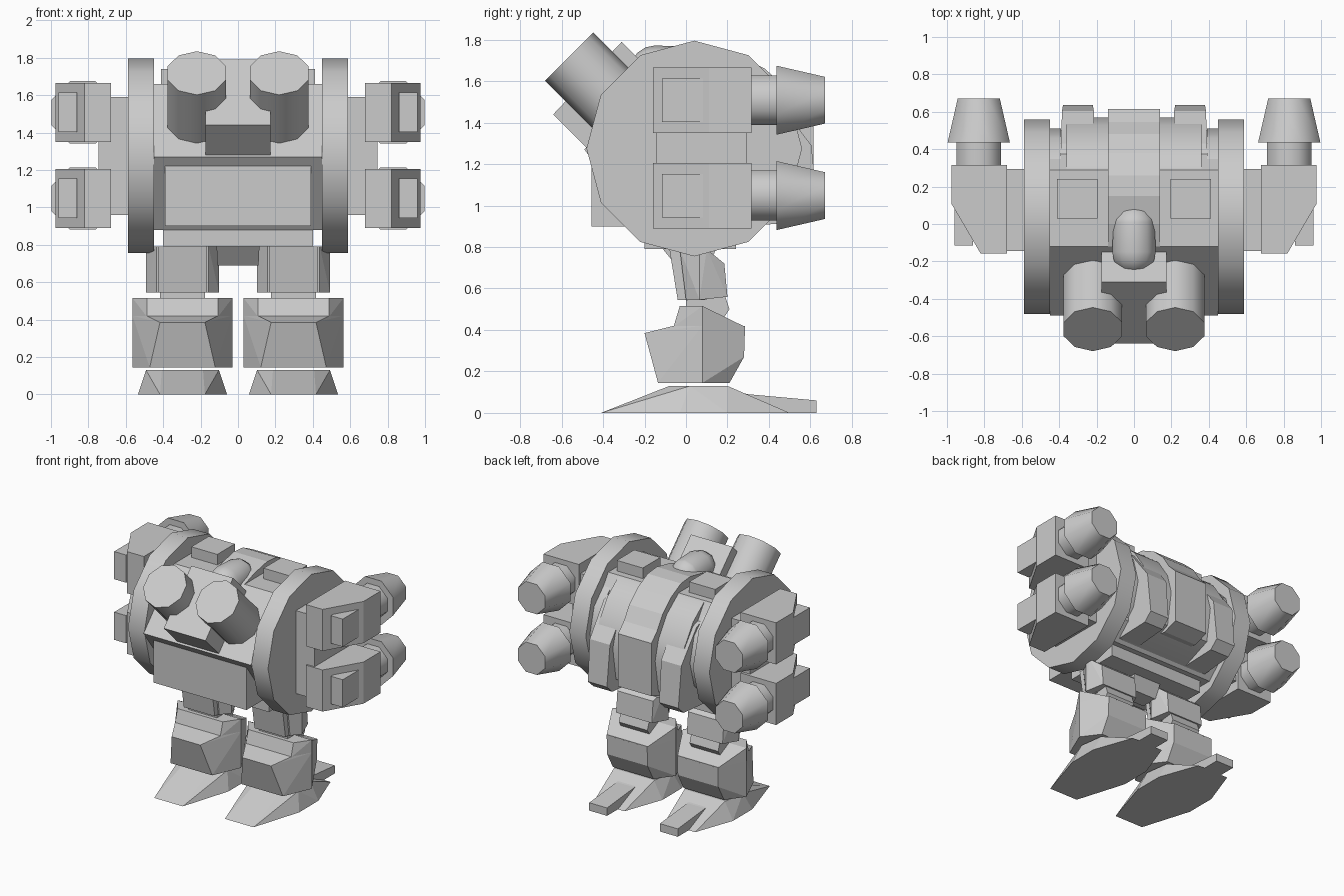
import bpy, bmesh, math
from mathutils import Vector, Matrix

if "Cube" in bpy.data.objects:
    bpy.data.objects.remove(bpy.data.objects["Cube"])

grey = bpy.data.materials.new("plain grey")
grey.diffuse_color = (0.6, 0.6, 0.6, 1)
grey.use_nodes = True
grey.node_tree.nodes["Principled BSDF"].inputs["Base Color"].default_value = grey.diffuse_color


def finish(name, bm, smooth=None):
    bmesh.ops.recalc_face_normals(bm, faces=bm.faces[:])
    me = bpy.data.meshes.new(name)
    bm.to_mesh(me)
    bm.free()
    me.materials.append(grey)
    ob = bpy.data.objects.new(name, me)
    bpy.context.collection.objects.link(ob)
    if smooth:
        bpy.ops.object.select_all(action='DESELECT')
        bpy.context.view_layer.objects.active = ob
        ob.select_set(True)
        bpy.ops.object.shade_smooth_by_angle(angle=math.radians(smooth))
    return ob


def extrude(name, pts, vec, smooth=None):
    """Flat outline pushed along a vector."""
    bm = bmesh.new()
    f = bm.faces.new([bm.verts.new(p) for p in pts])
    g = bmesh.ops.extrude_face_region(bm, geom=[f])
    bmesh.ops.translate(bm, vec=vec, verts=[v for v in g['geom'] if isinstance(v, bmesh.types.BMVert)])
    # put the starting cap back if the extrusion consumed it
    bmesh.ops.holes_fill(bm, edges=[e for e in bm.edges if e.is_boundary], sides=0)
    return finish(name, bm, smooth)


def side_prism(name, prof, x0, x1, smooth=None):
    """Side outline (y, z) given width in x."""
    return extrude(name, [(x0, y, z) for y, z in prof], (x1 - x0, 0, 0), smooth)


def box(name, x, y, z):
    return side_prism(name, [(y[0], z[0]), (y[1], z[0]), (y[1], z[1]), (y[0], z[1])], x[0], x[1])


def hull(name, rows, cx=0, smooth=None):
    """Convex solid from (y, z, half width) rows."""
    bm = bmesh.new()
    for y, z, w in rows:
        bm.verts.new((cx - w, y, z))
        bm.verts.new((cx + w, y, z))
    bmesh.ops.convex_hull(bm, input=bm.verts[:])
    bmesh.ops.dissolve_limit(bm, angle_limit=0.05, verts=bm.verts[:], edges=bm.edges[:])
    return finish(name, bm, smooth)


def tube(name, a, b, r0, r1, sides, spin=0.0, smooth=50):
    """Cylinder or cone between two points."""
    a, b = Vector(a), Vector(b)
    bm = bmesh.new()
    mat = (Matrix.Translation((a + b) / 2) @ (b - a).to_track_quat('Z', 'Y').to_matrix().to_4x4()
           @ Matrix.Rotation(spin, 4, 'Z'))
    bmesh.ops.create_cone(bm, cap_ends=True, segments=sides, radius1=r0, radius2=r1,
                          depth=(b - a).length, matrix=mat)
    return finish(name, bm, smooth)


# Torso: sloped deck above, undercut chin below
side_prism("torso", [(-.49, 1.27), (-.12, 1.66), (.29, 1.66), (.4, 1.5), (.4, 1.0),
                     (.28, .88), (-.2, .88)], -.45, .45)
box("front_panel", (-.39, .39), (-.455, -.15), (.9, 1.222))
side_prism("back_body", [(.2, 1.66), (.3, 1.65), (.43, 1.55), (.53, 1.4), (.57, 1.25),
                         (.53, 1.0), (.3, .9), (.2, .9)], -.36, .36, 40)
side_prism("spine", [(-.12, 1.66), (0, 1.7), (.15, 1.73), (.26, 1.72), (.38, 1.66), (.48, 1.57),
                     (.545, 1.47), (.615, 1.4), (.615, 1.0), (.5, .96), (.2, 1.0)], -.14, .14)

# Head block, tilted 45 degrees
side_prism("head_block", [(-.31, 1.79), (-.64, 1.44), (-.48, 1.28), (-.15, 1.63)], -.175, .175)

# Capsule dome on top: a sphere stretched in the middle
bm = bmesh.new()
bmesh.ops.create_uvsphere(bm, u_segments=10, v_segments=8, radius=.122,
                          matrix=Matrix.Rotation(math.pi / 2, 4, 'X'))
bmesh.ops.bisect_plane(bm, geom=bm.verts[:] + bm.edges[:] + bm.faces[:], plane_co=(0, .03, 0),
                       plane_no=(0, 1, 0))
for v in bm.verts:
    v.co += Vector((0, -.085 + (.064 if v.co.y > .01 else -.064), 1.65))
finish("dome", bm, 50)

# Waist
box("waist", (-.4, .4), (-.2, .24), (.79, .89))
hull("pelvis", [(-.12, .8, .115), (.15, .8, .115), (-.03, .69, .11), (.1, .69, .11)])

for s, side in ((-1, "left"), (1, "right")):
    # Shoulder disc with inner collar
    tube(f"{side}_disc", (s * .45, .04, 1.275), (s * .588, .04, 1.275), .52, .52, 12,
         0 if s > 0 else math.pi)
    tube(f"{side}_collar", (s * .39, .13, 1.275), (s * .46, .13, 1.275), .38, .38, 12)
    box(f"{side}_shoulder_mount", (s * .58, s * .745), (-.145, .295), (.96, 1.59))

    # Arm pods with rear nozzles
    for z in (1.048, 1.508):
        outline = [(.68, -.158), (.82, -.158), (.977, .11), (.977, .315), (.68, .315)]
        extrude(f"{side}_pod", [(s * x, y, z - .158) for x, y in outline], (0, 0, .316))
        box(f"{side}_pod_block", (s * .86, s * .96), (-.115, .1), (z - .105, z + .105))
        c = s * .83
        oct_spin = math.pi / 8
        tube(f"{side}_nozzle_neck", (c, .3, z), (c, .45, z), .13, .13, 8, oct_spin)
        tube(f"{side}_nozzle", (c, .437, z), (c, .67, z), .18, .122, 8, oct_spin)

    # Angled cannons, square to the sloped deck
    tube(f"{side}_cannon", (s * .22, -.22, 1.375), (s * .22, -.563, 1.718), .165, .165, 10)

    # Roof hatch and back block
    box(f"{side}_roof_hatch", (s * .195, s * .413), (.03, .24), (1.62, 1.74))
    hull(f"{side}_back_block", [(.25, 1.58, .09), (.43, 1.52, .09), (.605, 1.29, .085),
                                (.635, .98, .08), (.57, .92, .08), (.25, .9, .09)], s * .3)

    # Thigh
    cx = s * .297
    hull(f"{side}_thigh", [(-.08, .79, .13), (-.03, .7, .13), (-.04, .545, .13), (.1, .545, .13),
                           (.1, .79, .13)], cx)
    hull(f"{side}_thigh_guard", [(-.0, .545, .14), (-.03, .79, .14), (.065, .545, .195),
                                 (.065, .79, .195), (.1, .79, .19), (.185, .72, .15),
                                 (.2, .56, .15)], cx)
    hull(f"{side}_knee", [(0, .56, .12), (.19, .56, .12), (.21, .5, .12), (.17, .44, .12), (0, .45, .12)], cx)

    # Shin: broad lower shell and knee step
    hull(f"{side}_shin", [(.08, .145, .267), (.08, .42, .267), (-.06, .42, .19), (-.2, .385, .12),
                          (-.135, .145, .175), (.21, .145, .17), (.28, .27, .17), (.285, .42, .17)], cx)
    hull(f"{side}_shin_top", [(-.06, .415, .19), (-.03, .515, .19), (.08, .515, .267),
                              (.08, .415, .267), (.285, .415, .17)], cx)

    # Foot with heel spur
    hull(f"{side}_foot", [(-.41, 0, .12), (-.03, 0, .238), (.2, 0, .238), (.5, 0, .13),
                          (-.08, .13, .11), (.02, .13, .195), (.2, .13, .17)], cx)
    side_prism(f"{side}_heel", [(.15, .12), (.3, .09), (.63, .06), (.63, 0), (.5, .0), (.15, .02)],
               cx - .075, cx + .075)
